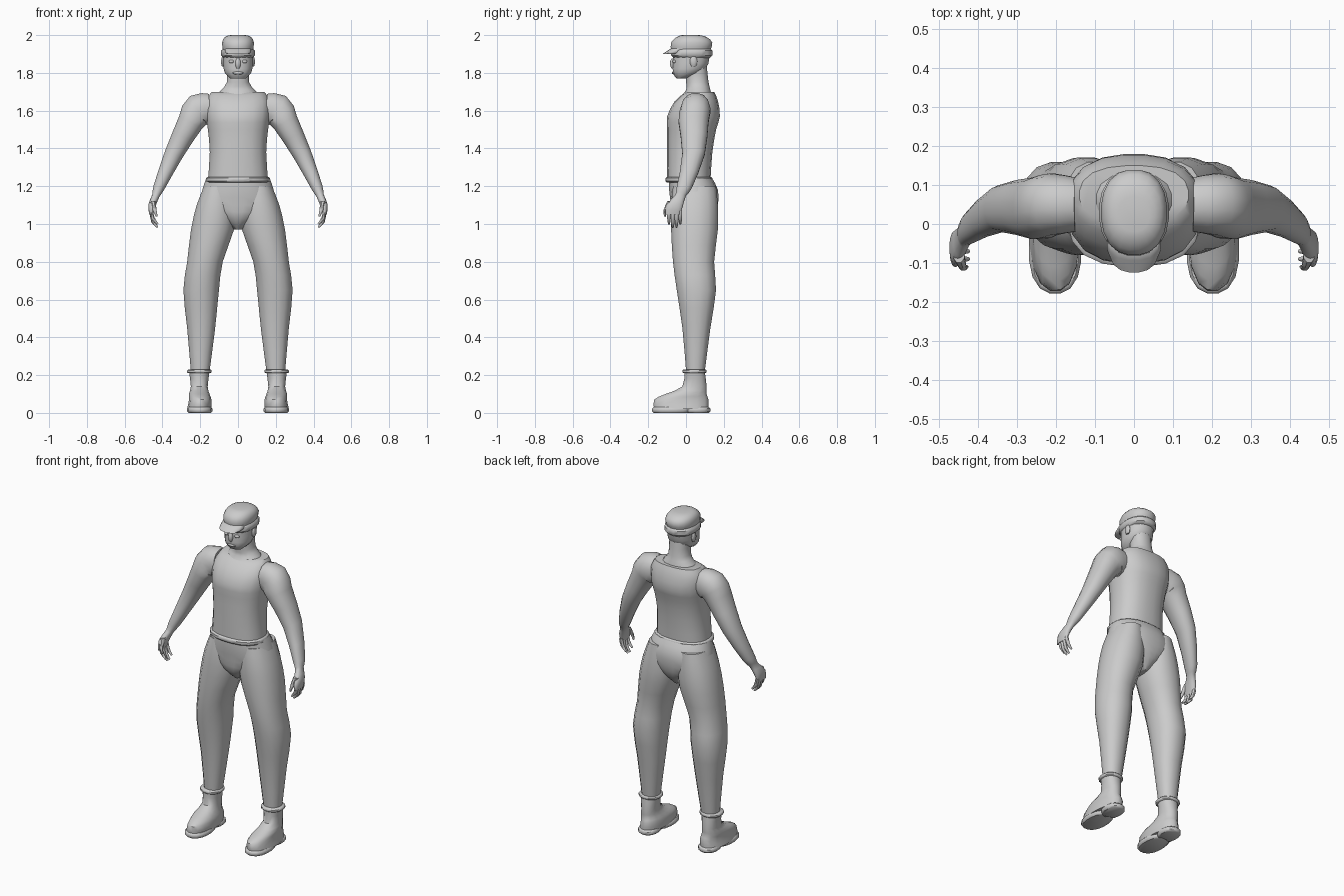
import bpy, bmesh
from math import sin, cos, pi, atan2, radians
from mathutils import Vector

cube = bpy.data.objects.get("Cube")
if cube:
    bpy.data.objects.remove(cube, do_unlink=True)

# One plain grey for the whole figure
grey = bpy.data.materials.new("plain_grey")
grey.use_nodes = True
grey.diffuse_color = (.6, .6, .6, 1)
shader = next(node for node in grey.node_tree.nodes if node.type == 'BSDF_PRINCIPLED')
shader.inputs["Base Color"].default_value = grey.diffuse_color
parts = []


def loft(name, rings, sides=16, power=2.3, side=1):
    """Skin a closed tube over rings of (centre, half axis u, half axis v)."""
    bm = bmesh.new()
    loops = []
    for centre, u, v in rings:
        loop = []
        for i in range(sides):
            angle = 2 * pi * (i + .5) / sides
            c, s = cos(angle), sin(angle)
            reach = (abs(c) ** power + abs(s) ** power) ** (-1 / power)
            point = centre + (u * c + v * s) * reach
            loop.append(bm.verts.new((point.x * side, point.y, point.z)))
        loops.append(loop)
    for low, high in zip(loops, loops[1:]):
        for i in range(sides):
            bm.faces.new((low[i - 1], low[i], high[i], high[i - 1]))
    bm.faces.new(loops[0])
    bm.faces.new(loops[-1])
    bmesh.ops.recalc_face_normals(bm, faces=bm.faces)
    mesh = bpy.data.meshes.new(name)
    bm.to_mesh(mesh)
    bm.free()
    mesh.materials.append(grey)
    obj = bpy.data.objects.new(name, mesh)
    bpy.context.collection.objects.link(obj)
    parts.append(obj)


def smooth(rows):
    """Add one row on a smooth curve halfway between each pair of rows."""
    rows = [Vector(row) for row in rows]
    padded = [rows[0]] + rows + [rows[-1]]
    result = []
    for before, start, end, after in zip(padded, padded[1:], padded[2:], padded[3:]):
        result += [start, (start + end) / 2 + (start + end - before - after) / 16]
    return result + [rows[-1]]


def level_rings(levels):
    """Level rings from rows of (z, x min, x max, y min, y max)."""
    for z, left, right, front, back in levels:
        yield (Vector(((left + right) / 2, (front + back) / 2, z)),
               Vector(((right - left) / 2, 0, 0)),
               Vector((0, (back - front) / 2, 0)))


def stack(name, levels, **options):
    loft(name, level_rings(smooth(levels)), **options)


def central(name, levels, **options):
    """Symmetric stack from rows of (z, half width, y min, y max)."""
    stack(name, [(z, -w, w, front, back) for z, w, front, back in levels], **options)


def band(name, low, high, left, right, front, back, **options):
    """Upright slab with softened rims."""
    rim = (high - low) / 4
    levels = []
    for z, inset in ((low, rim), (low + rim, 0), (high - rim, 0), (high, rim)):
        levels.append((z, left + inset, right - inset, front + inset, back - inset))
    loft(name, level_rings(levels), **options)


def ball(name, centre, radii, **options):
    """Small ellipsoid for the features of the face."""
    rings = []
    for step in range(1, 6):
        angle = pi * step / 6
        rings.append((Vector(centre) - Vector((0, 0, radii[2] * cos(angle))),
                      Vector((radii[0] * sin(angle), 0, 0)),
                      Vector((0, radii[1] * sin(angle), 0))))
    loft(name, rings, sides=10, **options)


def limb(name, joints, **options):
    """Tube from rows of (x, y, z, across, depth), square to its own path."""
    rows = smooth(joints)
    rings = []
    for i, (x, y, z, across, depth) in enumerate(rows):
        step = rows[min(i + 1, len(rows) - 1)] - rows[max(i - 1, 0)]
        tilt = atan2(step[0], -step[2])
        rings.append((Vector((x, y, z)), Vector((cos(tilt), 0, sin(tilt))) * across,
                      Vector((0, depth, 0))))
    loft(name, rings, **options)


# Sleeveless top with a turned lower hem
central("vest", [
    (1.23, .16, -.1, .13), (1.38, .15, -.1, .14), (1.5, .16, -.1, .16),
    (1.57, .17, -.1, .18), (1.65, .17, -.06, .17), (1.7, .14, 0, .15)],
    sides=20, power=2.5)
band("vest_hem", 1.22, 1.25, -.17, .17, -.11, .14, sides=20, power=2.5)

# Neck flaring into the shoulders
central("neck", [(1.66, .13, -.04, .14), (1.71, .09, 0, .13),
                 (1.75, .06, 0, .12), (1.84, .06, 0, .11)])

# Head
central("head", [(1.77, .04, -.05, 0), (1.8, .07, -.07, .08),
                 (1.85, .08, -.07, .12), (1.94, .08, -.07, .13)])
ball("nose", (0, -.07, 1.85), (.015, .015, .03))
ball("mouth", (0, -.06, 1.8), (.03, .015, .01))

# Cap: band, crown and peak
band("cap_band", 1.88, 1.93, -.09, .09, -.08, .14, sides=20)
central("cap_crown", [(1.92, .08, -.08, .13), (1.96, .085, -.08, .14),
                      (1.99, .07, -.05, .11), (2, .04, -.02, .07)], sides=20)
central("cap_peak", [(1.9, .06, -.125, -.03), (1.91, .07, -.11, 0),
                     (1.93, .07, -.08, .02)])

# Seat of the trousers
central("trouser_seat", [
    (1.24, .17, -.09, .14), (1.18, .19, -.09, .17), (1.1, .2, -.08, .17),
    (1.03, .1, -.07, .15), (.97, .02, -.02, .1)], sides=20)

for word, side in (("left", 1), ("right", -1)):
    # Trouser leg
    stack(word + "_trouser_leg", [
        (1.2, .03, .18, -.07, .16), (1.1, .01, .22, -.08, .17),
        (.97, .02, .25, -.08, .17), (.8, .08, .27, -.07, .15),
        (.65, .1, .29, -.05, .16), (.45, .12, .27, -.02, .13),
        (.22, .15, .25, 0, .1)], side=side)

    # Boot upper, cuff, sole and heel
    stack(word + "_boot", [
        (.02, .14, .27, -.17, .12), (.07, .14, .26, -.17, .12),
        (.1, .15, .26, -.11, .11), (.14, .16, .25, -.02, .11),
        (.22, .15, .26, -.01, .1)], side=side)
    band(word + "_boot_cuff", .21, .23, .14, .27, -.02, .11, side=side)
    band(word + "_front_sole", 0, .03, .135, .27, -.18, .03, side=side)
    band(word + "_heel", 0, .03, .145, .26, -.01, .13, side=side)

    # Arm running into the palm
    limb(word + "_arm", [
        (.15, .05, 1.61, .08, .07), (.21, .05, 1.6, .09, .08),
        (.25, .04, 1.54, .07, .08), (.34, .04, 1.37, .05, .06),
        (.42, -.01, 1.19, .03, .04), (.435, -.03, 1.15, .02, .03),
        (.455, -.06, 1.1, .02, .045), (.46, -.07, 1.05, .01, .04)], side=side)

    # Four fingers curling inward, then the thumb
    for i, finger in enumerate(("little", "ring", "middle", "index")):
        y = -.03 - i * .02
        tip = 1 - .02 * sin(pi * i / 3)
        limb(f"{word}_{finger}_finger", [
            (.46, y, 1.07, .01, .01), (.45, y, tip + .03, .01, .01),
            (.425, y, tip, .005, .005)], sides=8, side=side)
    limb(word + "_thumb", [
        (.45, -.08, 1.12, .015, .02), (.44, -.11, 1.07, .01, .01),
        (.43, -.11, 1.04, .005, .005)], sides=8, side=side)

    # Ear and eye
    ball(word + "_ear", (.08, .04, 1.86), (.01, .02, .03), side=side)
    ball(word + "_eye", (.035, -.06, 1.86), (.015, .012, .01), side=side)

# Smooth shading with crisp hems
bpy.ops.object.select_all(action='DESELECT')
for obj in parts:
    obj.select_set(True)
bpy.context.view_layer.objects.active = parts[0]
bpy.ops.object.shade_smooth_by_angle(angle=radians(45))
